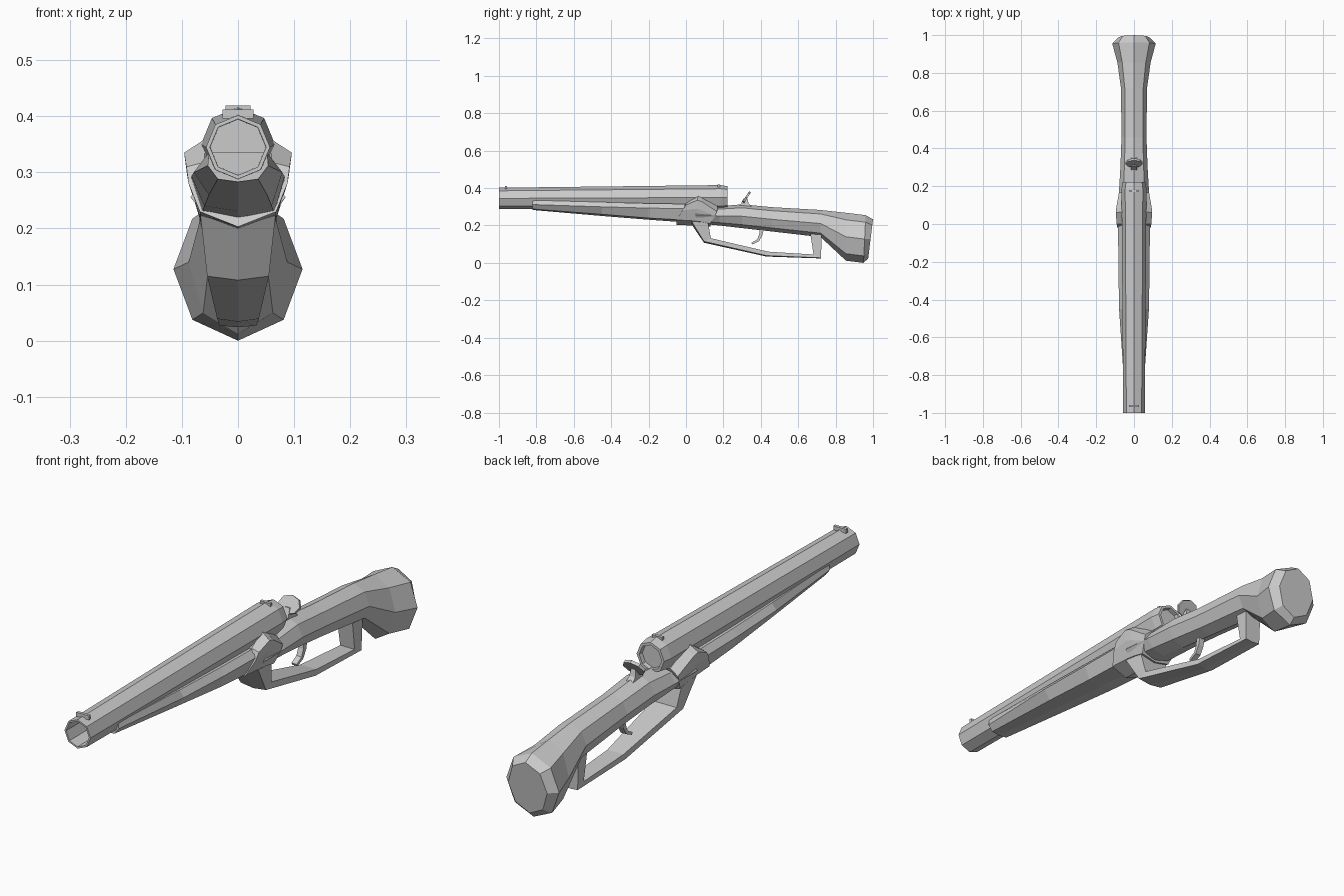
import bpy, bmesh, math
from mathutils import Vector, Matrix


def loft(name, sections):
    """Skin half sections (x, y, z), each running from the top centre to the bottom centre, mirrored in x."""
    bm = bmesh.new()
    rings = []
    for half in sections:
        full = list(half) + [(-x, y, z) for x, y, z in reversed(half[1:-1])]
        rings.append([bm.verts.new(p) for p in full])
    n = len(rings[0])
    for a, b in zip(rings, rings[1:]):
        for i in range(n):
            j = (i + 1) % n
            bm.faces.new((a[i], a[j], b[j], b[i]))
    bm.faces.new(rings[0])
    bm.faces.new(rings[-1][::-1])
    return finish(name, bm)


def finish(name, bm):
    bmesh.ops.recalc_face_normals(bm, faces=bm.faces)
    mesh = bpy.data.meshes.new(name)
    bm.to_mesh(mesh)
    bm.free()
    ob = bpy.data.objects.new(name, mesh)
    bpy.context.collection.objects.link(ob)
    return ob


def octagon(y, top, bottom, width, lean=0.0):
    """Half octagon with a point at the top; lean tilts it along y."""
    mid, h = (top + bottom) / 2, (top - bottom) / 2
    pts = []
    for k in range(5):
        a = k * math.pi / 4
        x = 0.0 if k in (0, 4) else width * math.sin(a)
        pts.append((x, y + lean * math.cos(a), mid + h * math.cos(a)))
    return pts


def box(name, centre, size):
    bm = bmesh.new()
    bmesh.ops.create_cube(bm, size=1, matrix=Matrix.Translation(centre) @ Matrix.Diagonal((*size, 1)))
    return finish(name, bm)


def strap(y_out, z_out, y_in, z_in, w, ridge=0.0):
    """Half section of a strap whose outer face has a slight central ridge."""
    return [(0, y_out, z_out), (w, y_out, z_out + ridge), (w * 0.95, y_in, z_in), (0, y_in, z_in)]


# Barrel: octagonal, bored at the muzzle and recessed at the breech
barrel_rings = [(-0.70, 0.345, 0.049), (-1.0, 0.345, 0.050), (-1.0, 0.345, 0.057),
                (0.185, 0.35, 0.066), (0.222, 0.35, 0.060), (0.222, 0.35, 0.049), (0.205, 0.35, 0.047)]
loft("barrel", [octagon(y, c + r, c - r, r) for y, c, r in barrel_rings])

# Sights
box("front_sight", (0, -0.963, 0.404), (0.055, 0.012, 0.016))
box("rear_sight", (0, 0.175, 0.412), (0.045, 0.012, 0.014))

# Forestock under the barrel
fore = [(-0.82, 0.052, 0.335, 0.054, 0.312, 0.036, 0.288, 0.283),
        (-0.45, 0.060, 0.325, 0.079, 0.300, 0.052, 0.260, 0.251),
        (-0.20, 0.062, 0.318, 0.083, 0.293, 0.060, 0.240, 0.231),
        (0.02, 0.062, 0.315, 0.084, 0.290, 0.065, 0.228, 0.215)]
loft("forestock", [[(0, y, zt), (x1, y, zt), (x2, y, z2), (x3, y, z3), (0, y, zb)]
                   for y, x1, zt, x2, z2, x3, z3, zb in fore])

# Receiver with raised cheeks either side of the breech
loft("receiver", [
    [(0, -0.04, 0.29), (0.06, 0.0, 0.318), (0.092, 0.0, 0.31), (0.088, -0.018, 0.28),
     (0.068, -0.05, 0.23), (0, -0.05, 0.203)],
    [(0, 0.06, 0.30), (0.058, 0.065, 0.36), (0.096, 0.06, 0.335), (0.090, 0.06, 0.29),
     (0.068, 0.04, 0.225), (0, 0.04, 0.20)],
    [(0, 0.09, 0.30), (0.058, 0.085, 0.352), (0.094, 0.085, 0.328), (0.088, 0.09, 0.28),
     (0.068, 0.08, 0.22), (0, 0.08, 0.20)],
    [(0, 0.18, 0.295), (0.050, 0.17, 0.300), (0.080, 0.165, 0.275), (0.078, 0.155, 0.25),
     (0.066, 0.13, 0.21), (0, 0.13, 0.195)]])

# Buttstock
stock = [(0.05, 0.300, 0.212, 0.085, 0), (0.18, 0.303, 0.200, 0.079, 0), (0.30, 0.313, 0.186, 0.072, 0),
         (0.46, 0.298, 0.168, 0.066, 0), (0.72, 0.283, 0.138, 0.069, 0), (0.855, 0.268, 0.012, 0.088, 0),
         (0.955, 0.255, 0.000, 0.115, 0.006), (0.987, 0.233, 0.024, 0.085, 0.013)]
loft("buttstock", [octagon(*s) for s in stock])

# Lever loop below the stock
loft("lever_loop", [
    strap(0.030, 0.205, 0.118, 0.215, 0.067, 0.018),
    strap(0.096, 0.108, 0.133, 0.132, 0.055, 0.007),
    strap(0.430, 0.034, 0.440, 0.060, 0.037, 0.005),
    strap(0.722, 0.024, 0.682, 0.045, 0.033, 0.003),
    strap(0.725, 0.150, 0.665, 0.155, 0.036)])

# Trigger: thin curved strip
path = [(0.405, 0.185), (0.400, 0.150), (0.385, 0.120), (0.352, 0.103)]
sections = []
for i, p in enumerate(path):
    a, b = Vector(path[max(i - 1, 0)]), Vector(path[min(i + 1, 3)])
    d = (b - a).normalized()
    t = 0.011 - 0.002 * i
    sections.append(strap(p[0] - d.y * t, p[1] + d.x * t, p[0] + d.y * t, p[1] - d.x * t, 0.012))
loft("trigger", sections)

# Hammer: short stem with a tilted thumb plate
tilt = Matrix.Translation((0, 0.323, 0.350)) @ Matrix.Rotation(math.radians(57), 4, 'X')
bm = bmesh.new()
bmesh.ops.create_cone(bm, cap_ends=True, segments=8, radius1=0.046, radius2=0.046, depth=0.012,
                      matrix=tilt @ Matrix.Diagonal((1, 0.78, 1, 1)))
finish("hammer_plate", bm)
loft("hammer_stem", [
    [(0, 0.28, 0.30), (0.016, 0.28, 0.30), (0.016, 0.36, 0.295), (0, 0.36, 0.295)],
    [(0, 0.295, 0.318), (0.013, 0.295, 0.318), (0.013, 0.335, 0.318), (0, 0.335, 0.318)],
    [(0, 0.308, 0.345), (0.010, 0.308, 0.345), (0.010, 0.328, 0.345), (0, 0.328, 0.345)]])
